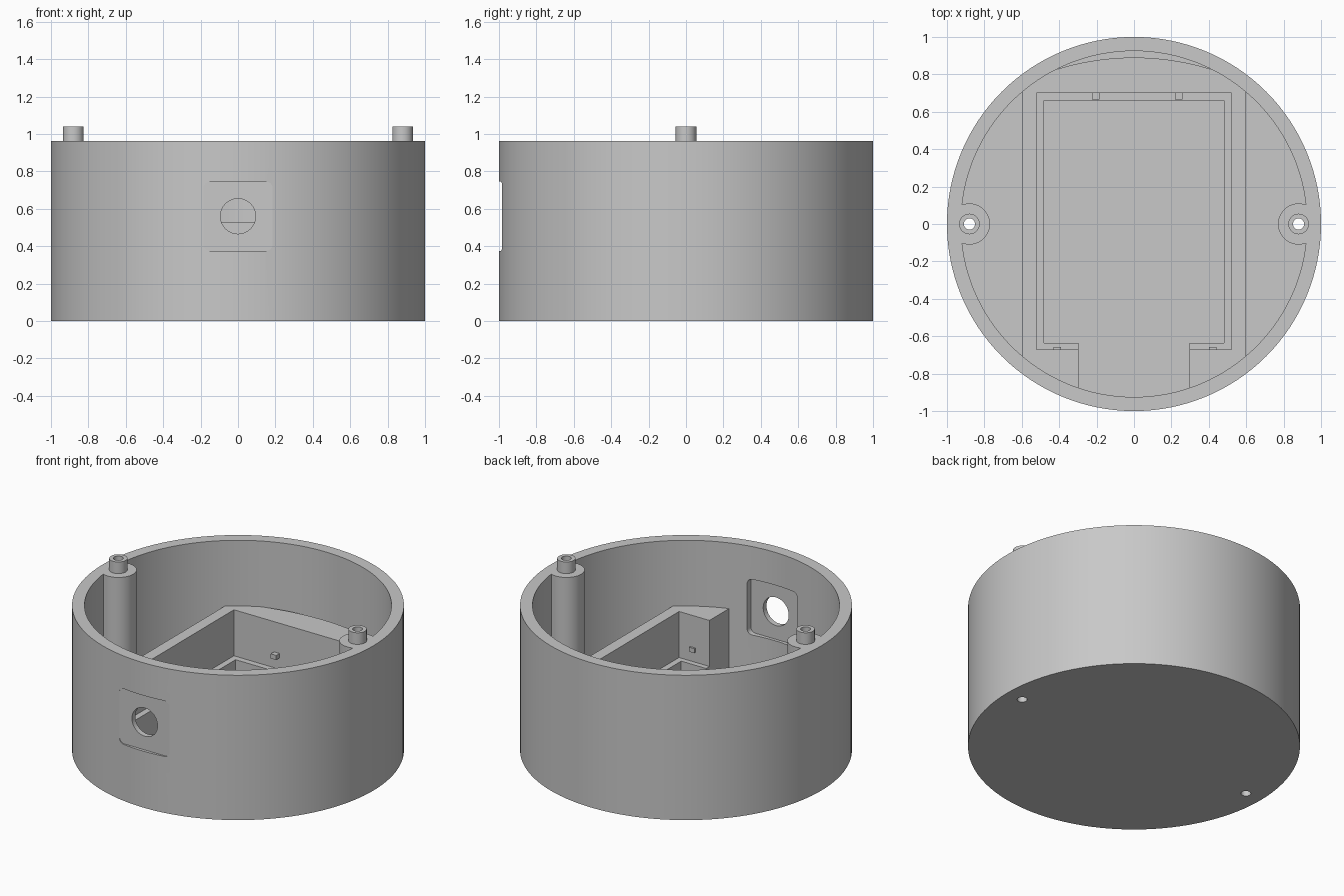
import bpy, bmesh, math
from mathutils import Matrix

default = bpy.data.objects.get("Cube")
if default:
    bpy.data.objects.remove(default, do_unlink=True)

# Single plastic colour
GREY = (0.58, 0.58, 0.58, 1)
plastic = bpy.data.materials.new("grey_plastic")
plastic.use_nodes = True
plastic.diffuse_color = GREY
plastic.node_tree.nodes["Principled BSDF"].inputs["Base Color"].default_value = GREY

RIM, WALL, FLOOR = 0.963, 0.925, 0.05
POST_X = 0.88
TRAY_TOP, LEDGE = 0.526, 0.22
PORT_Z = 0.56


def prism(name, outline, low, high, along_y=False):
    """Extrude a 2D outline; along_y treats it as an x-z outline."""
    bm = bmesh.new()
    face = bm.faces.new([bm.verts.new((a, b, low)) for a, b in outline])
    top = bmesh.ops.extrude_face_region(bm, geom=[face])["geom"]
    verts = [g for g in top if isinstance(g, bmesh.types.BMVert)]
    bmesh.ops.translate(bm, verts=verts, vec=(0, 0, high - low))
    if along_y:
        swap = Matrix(((1, 0, 0, 0), (0, 0, 1, 0), (0, 1, 0, 0), (0, 0, 0, 1)))
        bm.transform(swap)
    bmesh.ops.recalc_face_normals(bm, faces=bm.faces)
    mesh = bpy.data.meshes.new(name)
    bm.to_mesh(mesh)
    bm.free()
    mesh.materials.append(plastic)
    obj = bpy.data.objects.new(name, mesh)
    bpy.context.collection.objects.link(obj)
    return obj


def circle(x, y, r, n=48):
    return [(x + r * math.cos(math.tau * i / n), y + r * math.sin(math.tau * i / n))
            for i in range(n)]


def rect(x0, x1, y0, y1):
    return [(x0, y0), (x1, y0), (x1, y1), (x0, y1)]


def rounded_square(cx, cy, half, r, steps=6):
    points = []
    for k, (sx, sy) in enumerate(((1, 1), (-1, 1), (-1, -1), (1, -1))):
        for i in range(steps + 1):
            a = (k + i / steps) * math.pi / 2
            points.append((cx + sx * (half - r) + r * math.cos(a),
                           cy + sy * (half - r) + r * math.sin(a)))
    return points


def combine(target, tool, operation):
    """Apply a boolean and discard the tool object."""
    mod = target.modifiers.new(operation, "BOOLEAN")
    mod.operation, mod.solver, mod.object = operation, "EXACT", tool
    bpy.context.view_layer.objects.active = target
    bpy.ops.object.modifier_apply(modifier=mod.name)
    bpy.data.objects.remove(tool, do_unlink=True)


def soften(obj):
    bpy.ops.object.select_all(action="DESELECT")
    obj.select_set(True)
    bpy.context.view_layer.objects.active = obj
    bpy.ops.object.shade_smooth_by_angle(angle=math.radians(25))


# Round open-topped housing
housing = prism("housing", circle(0, 0, 1, 128), 0, RIM)
combine(housing, prism("cavity", circle(0, 0, WALL, 128), FLOOR, 1.2), "DIFFERENCE")

# Screw posts with locating pegs, bored right through
for side in (-1, 1):
    x = side * POST_X
    combine(housing, prism("post", circle(x, 0, 0.11), 0.02, RIM), "UNION")
    combine(housing, prism("peg", circle(x, 0, 0.055), 0.9, 1.04), "UNION")
    combine(housing, prism("bore", circle(x, 0, 0.03, 32), -0.1, 1.2), "DIFFERENCE")

# Front port: flat seats outside and inside, with a round opening
for near, far in ((-1.1, -0.98), (-0.945, -0.8)):
    seat = prism("seat", rounded_square(0, PORT_Z, 0.185, 0.035), near, far, True)
    combine(housing, seat, "DIFFERENCE")
combine(housing, prism("port", circle(0, PORT_Z, 0.094), -1.1, -0.8, True), "DIFFERENCE")
soften(housing)

# Inner tray: straight sides, front follows the wall, back is a flatter arc
HALF, N = 0.595, 48
xs = [HALF * (2 * i / N - 1) for i in range(N + 1)]
embed = WALL + 0.005
front = [(x, -math.sqrt(embed ** 2 - x * x)) for x in xs]
back = [(x, min(math.sqrt(embed ** 2 - x * x), math.sqrt(1.39 ** 2 - x * x) - 0.5))
        for x in reversed(xs)]
tray = prism("inner_tray", front + back, FLOOR - 0.01, TRAY_TOP)
combine(tray, prism("upper_pocket", rect(-0.52, 0.52, -0.67, 0.70), LEDGE, 1), "DIFFERENCE")
combine(tray, prism("lower_pocket", rect(-0.48, 0.48, -0.635, 0.66), 0, 1), "DIFFERENCE")
combine(tray, prism("cable_slot", rect(-0.297, 0.297, -1, -0.6), 0, 1), "DIFFERENCE")
soften(tray)

# Small retaining clips on the pocket walls
for i, x in enumerate((-0.205, 0.24)):
    prism(f"back_clip_{i + 1}", rect(x - 0.02, x + 0.02, 0.665, 0.705), 0.295, 0.325)
for i, x in enumerate((-0.41, 0.42)):
    prism(f"front_clip_{i + 1}", rect(x - 0.02, x + 0.02, -0.675, -0.658), 0.285, 0.315)
